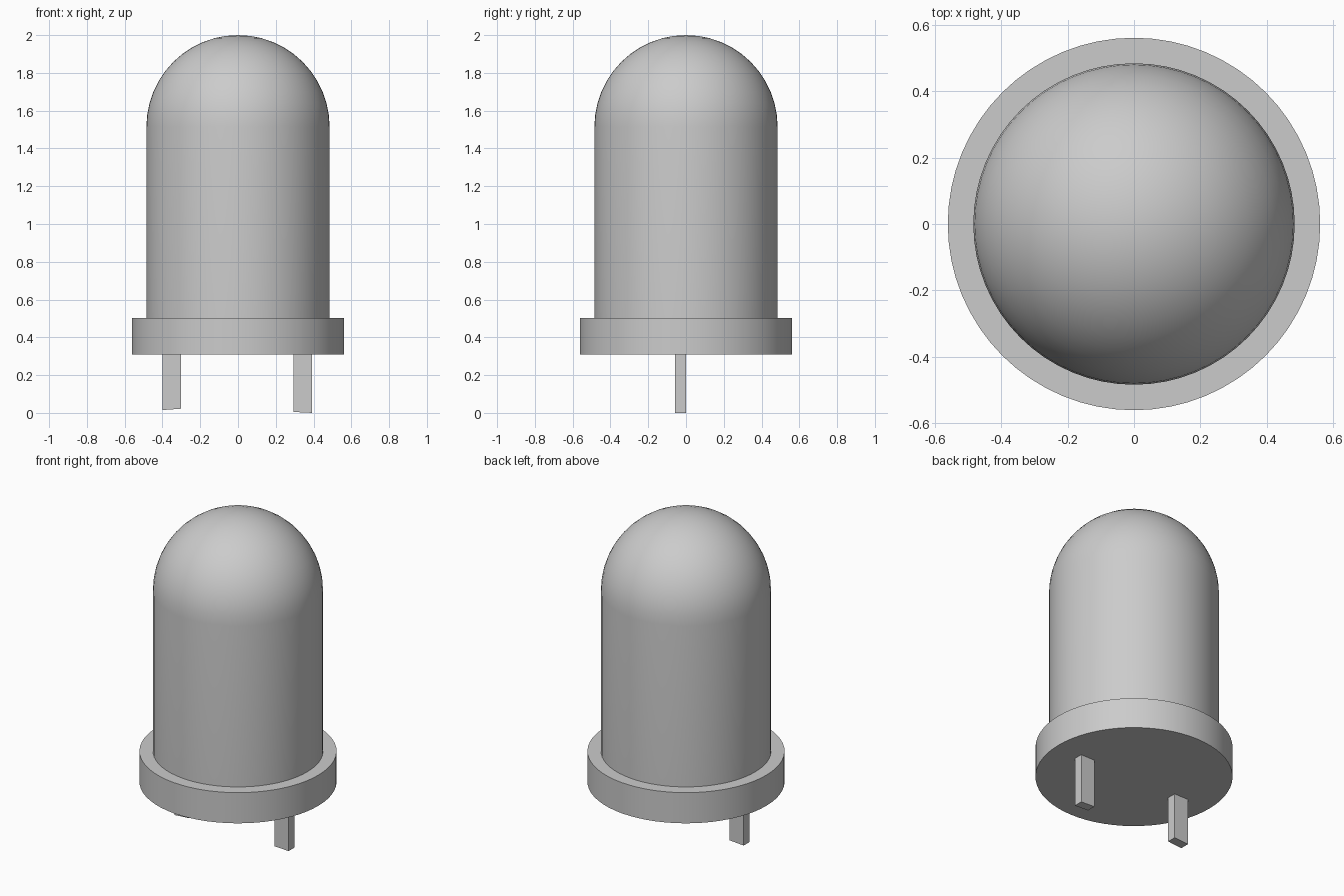
import bpy, bmesh, math
from mathutils import Matrix

cube = bpy.data.objects.get("Cube")
if cube:
    bpy.data.objects.remove(cube, do_unlink=True)

grey = bpy.data.materials.new("plain_grey")
grey.use_nodes = True
colour = (0.6, 0.6, 0.6, 1)
grey.diffuse_color = colour
grey.node_tree.nodes["Principled BSDF"].inputs["Base Color"].default_value = colour


def finish(bm, name, smooth=True):
    bmesh.ops.recalc_face_normals(bm, faces=bm.faces)
    mesh = bpy.data.meshes.new(name)
    bm.to_mesh(mesh)
    bm.free()
    mesh.materials.append(grey)
    obj = bpy.data.objects.new(name, mesh)
    bpy.context.collection.objects.link(obj)
    if smooth:
        bpy.ops.object.select_all(action="DESELECT")
        obj.select_set(True)
        bpy.context.view_layer.objects.active = obj
        bpy.ops.object.shade_smooth_by_angle(angle=math.radians(35))
    return obj


def lathe(name, profile, steps=64):
    """Spin an (r, z) profile around the z axis."""
    bm = bmesh.new()
    verts = [bm.verts.new((r, 0, z)) for r, z in profile]
    edges = [bm.edges.new(pair) for pair in zip(verts, verts[1:])]
    bmesh.ops.spin(bm, geom=verts + edges, cent=(0, 0, 0), axis=(0, 0, 1),
                   angle=math.tau, steps=steps)
    bmesh.ops.remove_doubles(bm, verts=bm.verts, dist=0.0001)
    return finish(bm, name)


# Lens, rim and flat underside in one closed shell
radius, spring, rings = 0.485, 1.515, 12
dome = [(radius * math.cos(i * math.pi / 2 / rings),
         spring + radius * math.sin(i * math.pi / 2 / rings))
        for i in range(rings)]
lathe("lens_and_rim", [(0, 0.31), (0.562, 0.31), (0.562, 0.503), (radius, 0.503)]
      + dome + [(0, spring + radius)])

# Two flat pins of slightly different length
for name, x, tip_left, tip_right in (("right_pin", -0.352, 0.015, 0.022),
                                     ("left_pin", 0.343, 0.005, 0.0)):
    bm = bmesh.new()
    bmesh.ops.create_cube(bm, size=1, matrix=Matrix.Translation((x, -0.029, 0.16))
                          @ Matrix.Diagonal((0.098, 0.057, 0.32, 1)))
    for v in bm.verts:
        if v.co.z < 0.1:
            v.co.z = tip_left if v.co.x < x else tip_right
    finish(bm, name, smooth=False)
